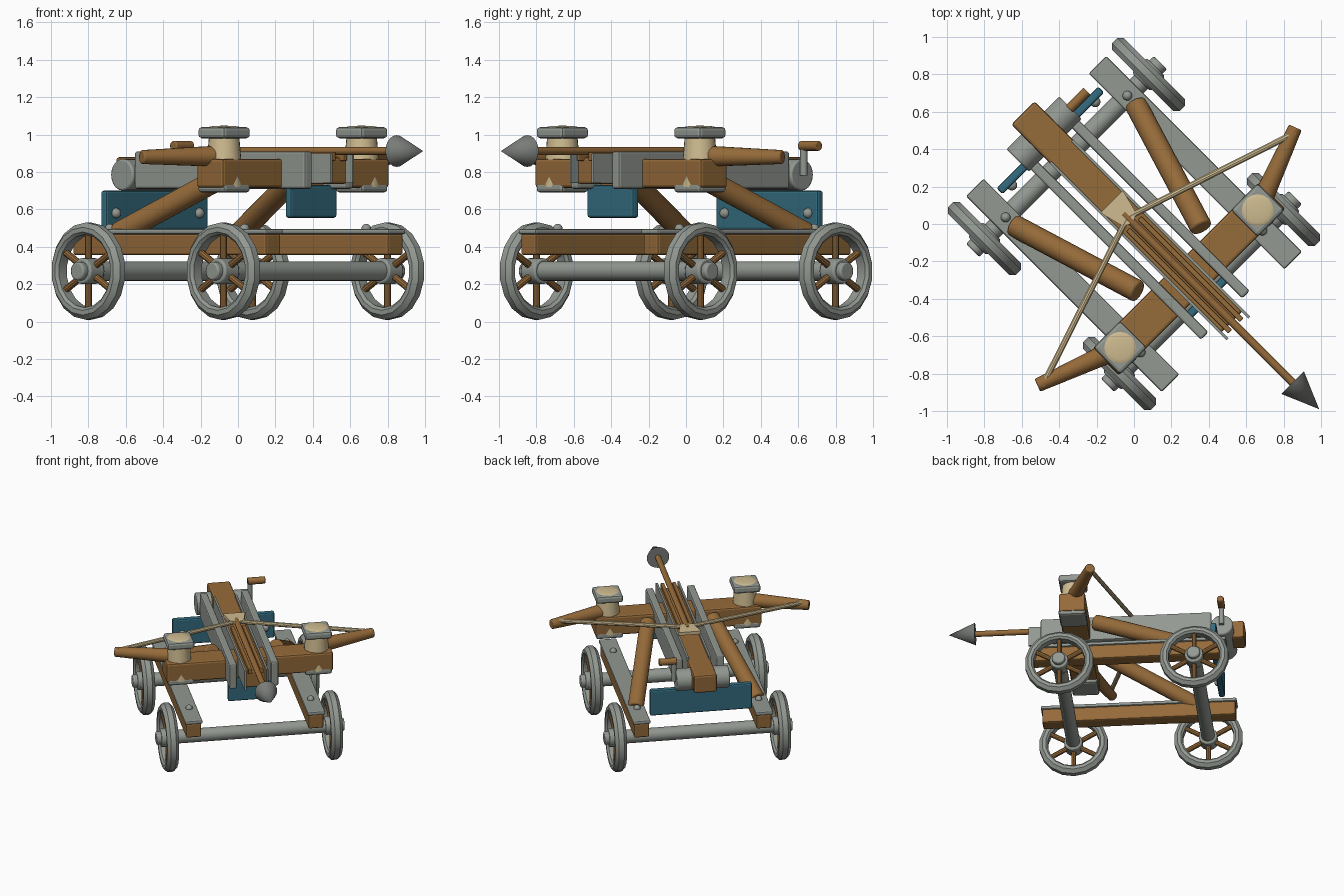
import bpy, bmesh, math
from mathutils import Matrix, Vector

if "Cube" in bpy.data.objects:
    bpy.data.objects.remove(bpy.data.objects["Cube"])

# Parts are laid out with +x forward and +y sideways, then turned to the diagonal
TURN = Matrix.Rotation(math.radians(-45), 4, 'Z')


def material(name, rgb):
    m = bpy.data.materials.new(name)
    m.diffuse_color = (*rgb, 1)
    m.use_nodes = True
    m.node_tree.nodes["Principled BSDF"].inputs["Base Color"].default_value = m.diffuse_color
    return m


WOOD = material("wood", (0.30, 0.145, 0.042))
STEEL = material("steel", (0.29, 0.315, 0.285))
DARK = material("dark_steel", (0.19, 0.20, 0.185))
BLUE = material("blue_paint", (0.034, 0.15, 0.215))
ROPE = material("rope", (0.62, 0.50, 0.28))


def finish(bm, name, mat, bevel=0.0, smooth=True):
    bmesh.ops.recalc_face_normals(bm, faces=bm.faces)
    me = bpy.data.meshes.new(name)
    bm.to_mesh(me)
    bm.free()
    me.materials.append(mat)
    ob = bpy.data.objects.new(name, me)
    ob.matrix_world = TURN
    bpy.context.collection.objects.link(ob)
    if bevel:
        b = ob.modifiers.new("Bevel", 'BEVEL')
        b.width, b.segments = bevel, 2
    if smooth:
        bpy.ops.object.select_all(action='DESELECT')
        ob.select_set(True)
        bpy.context.view_layer.objects.active = ob
        bpy.ops.object.shade_smooth_by_angle(angle=math.radians(35))
    return ob


def box(name, x, y, z, mat, bevel=0.012):
    """Box from (min, max) ranges."""
    bm = bmesh.new()
    r = (x, y, z)
    mid = Vector([(a + b) / 2 for a, b in r])
    size = Matrix.Diagonal([b - a for a, b in r] + [1])
    bmesh.ops.create_cube(bm, size=1, matrix=Matrix.Translation(mid) @ size)
    return finish(bm, name, mat, bevel, smooth=False)


def rod_into(bm, a, b, r1, r2, seg):
    a, b = Vector(a), Vector(b)
    d = b - a
    m = Matrix.Translation((a + b) / 2) @ d.to_track_quat('Z', 'Y').to_matrix().to_4x4()
    bmesh.ops.create_cone(bm, cap_ends=True, segments=seg, radius1=r1, radius2=r2,
                          depth=d.length, matrix=m)


def rod(name, a, b, r1, mat, r2=None, seg=20, bevel=0.0):
    bm = bmesh.new()
    rod_into(bm, a, b, r1, r1 if r2 is None else r2, seg)
    ob = finish(bm, name, mat, bevel)
    if bevel:
        ob.modifiers["Bevel"].limit_method = 'ANGLE'
    return ob


def ball(name, c, r, mat, flat=1.0):
    bm = bmesh.new()
    bmesh.ops.create_uvsphere(bm, u_segments=16, v_segments=8, radius=r,
                              matrix=Matrix.Translation(c) @ Matrix.Diagonal((1, 1, flat, 1)))
    return finish(bm, name, mat)


def wheel(x, side):
    """Bevelled rim, six spokes and a stepped hub."""
    y, z, n = side * 0.62, 0.27, 18
    profile = [(0.195, -0.03), (0.21, -0.045), (0.235, -0.045), (0.26, -0.02),
               (0.26, 0.02), (0.235, 0.045), (0.21, 0.045), (0.195, 0.03)]
    bm = bmesh.new()
    rings = []
    for i in range(n):
        t = 2 * math.pi * i / n
        rings.append([bm.verts.new((x + r * math.sin(t), y + w, z + r * math.cos(t)))
                      for r, w in profile])
    for i in range(n):
        a, b = rings[i], rings[(i + 1) % n]
        for j in range(len(profile)):
            k = (j + 1) % len(profile)
            bm.faces.new((a[j], a[k], b[k], b[j]))
    finish(bm, "wheel_rim", STEEL)
    bm = bmesh.new()
    for i in range(6):
        t = math.pi / 3 * i
        rod_into(bm, (x, y, z), (x + 0.21 * math.sin(t), y, z + 0.21 * math.cos(t)),
                 0.019, 0.019, 10)
    finish(bm, "wheel_spokes", WOOD)
    rod("wheel_hub", (x, y - 0.055, z), (x, y + 0.055, z), 0.07, STEEL, bevel=0.01)
    rod("hub_cap", (x, y, z), (x, y + side * 0.09, z), 0.05, STEEL, bevel=0.01)


# Wheels and axles
for x in (-0.51, 0.51):
    rod("axle", (x, -0.62, 0.27), (x, 0.62, 0.27), 0.052, STEEL)
    for s in (-1, 1):
        wheel(x, s)


def span(s, a, b):
    return tuple(sorted((s * a, s * b)))


for s in (-1, 1):
    # Chassis beams with metal top plates and bolts
    box("chassis_beam", (-0.73, 0.73), span(s, 0.405, 0.52), (0.355, 0.47), WOOD)
    box("chassis_plate", (-0.74, 0.74), span(s, 0.397, 0.53), (0.467, 0.495), STEEL, 0.01)
    for x in (-0.51, 0.51):
        ball("chassis_bolt", (x, s * 0.46, 0.497), 0.026, STEEL)
    # Diagonal braces
    rod("brace", (-0.45, s * 0.46, 0.47), (0.27, s * 0.24, 0.83), 0.06, WOOD, bevel=0.01)
    # Side rails of the slide
    box("side_rail", (-0.60, 0.69), span(s, 0.127, 0.185), (0.71, 0.91), STEEL)
    box("guide_plate", (-0.55, 0.79), span(s, 0.074, 0.090), (0.74, 0.90), STEEL, 0.003)
    box("groove_strip", (0.0, 0.77), span(s, 0.03, 0.058), (0.86, 0.905), WOOD, 0.005)
    # Torsion bundles with upper and lower caps
    c = s * 0.52
    rod("torsion_bundle", (0.415, c, 0.72), (0.415, c, 1.0), 0.105, ROPE, 0.08, seg=24)
    box("upper_cap", (0.313, 0.517), (c - 0.102, c + 0.102), (0.98, 1.04), STEEL, 0.018)
    box("lower_cap", (0.313, 0.517), (c - 0.102, c + 0.102), (0.69, 0.745), STEEL, 0.018)
    ball("bundle_top", (0.415, c, 1.037), 0.09, ROPE, 0.12)
    # Bow arms and string
    rod("bow_arm", (0.415, c, 0.885), (0.245, s * 0.975, 0.88), 0.058, WOOD, 0.037, bevel=0.008)
    rod("bow_string", (0.265, s * 0.955, 0.90), (-0.05, 0, 0.915), 0.017, ROPE, seg=10)

# Crossbeam and central stock
box("crossbeam", (0.315, 0.515), (-0.63, 0.63), (0.715, 0.87), WOOD, 0.015)
box("stock", (-0.84, 0.74), (-0.088, 0.088), (0.735, 0.88), WOOD, 0.015)

# Bolt: shaft, head and fletching
rod("arrow_shaft", (-0.08, 0, 0.912), (1.22, 0, 0.912), 0.022, WOOD, seg=12)
rod("arrow_head", (1.20, 0, 0.912), (1.40, 0, 0.912), 0.085, DARK, 0.0, seg=20)
bm = bmesh.new()
pts = [(-0.17, -0.085), (-0.03, -0.05), (-0.01, 0), (-0.03, 0.05), (-0.17, 0.085)]
f = bm.faces.new([bm.verts.new((x, y, 0.905)) for x, y in pts])
top = bmesh.ops.extrude_face_region(bm, geom=[f])["geom"]
bmesh.ops.translate(bm, vec=(0, 0, 0.025),
                    verts=[v for v in top if isinstance(v, bmesh.types.BMVert)])
finish(bm, "arrow_fletching", ROPE, smooth=False)

# Winch drum and crank
rod("winch_drum", (-0.68, -0.2, 0.785), (-0.68, 0.2, 0.785), 0.085, STEEL, bevel=0.01)
rod("crank_arm", (-0.68, 0.21, 0.78), (-0.68, 0.21, 0.95), 0.02, STEEL, seg=12)
rod("crank_grip", (-0.68, 0.19, 0.94), (-0.68, 0.325, 0.94), 0.027, WOOD, seg=14, bevel=0.006)

# Painted shields with bolts
box("rear_shield", (-0.655, -0.61), (-0.385, 0.385), (0.49, 0.70), BLUE)
box("front_shield", (0.53, 0.575), (-0.175, 0.175), (0.555, 0.73), BLUE)
for s in (-1, 1):
    ball("shield_bolt", (-0.608, s * 0.315, 0.58), 0.028, STEEL)
